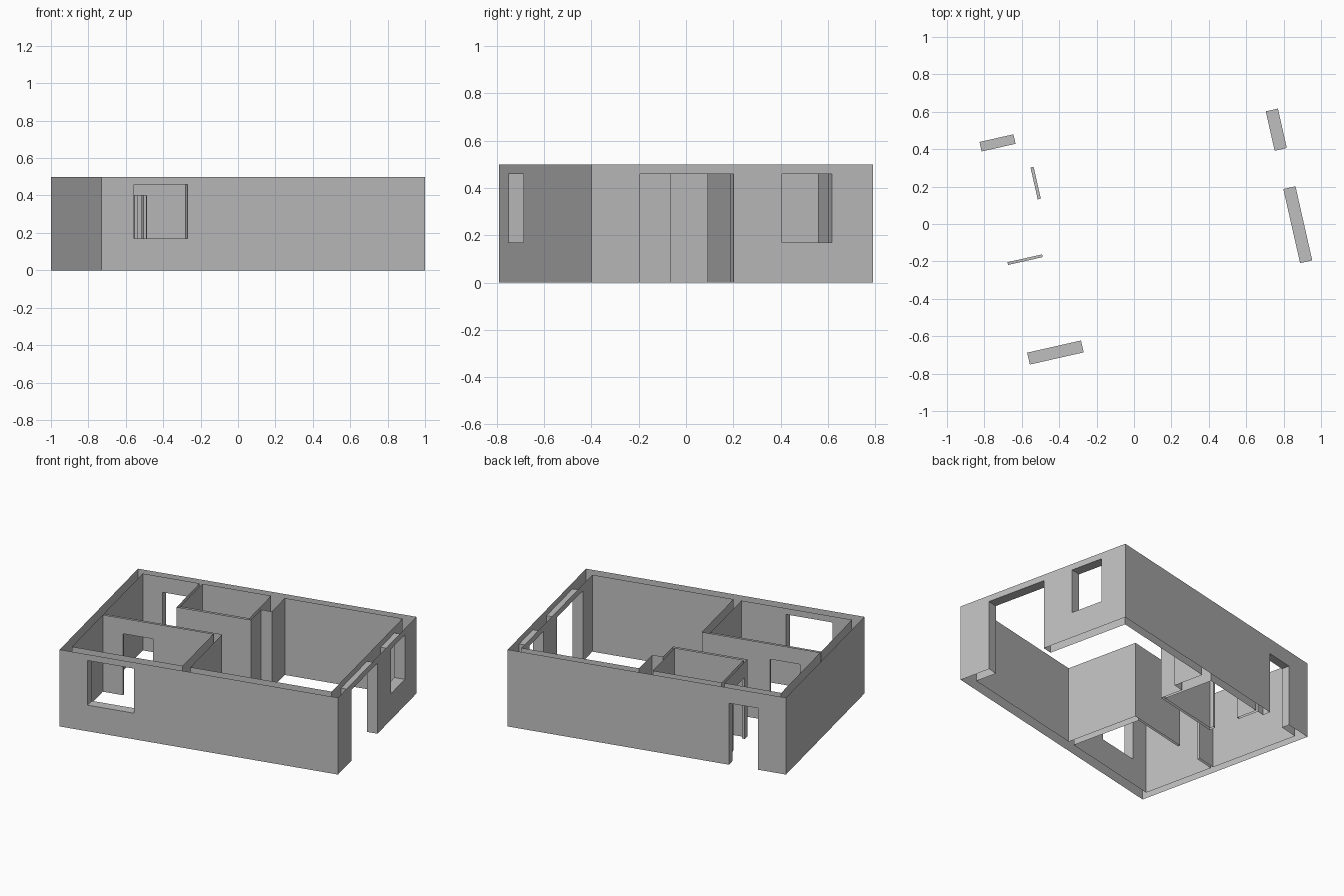
import bpy
import bmesh
import math
from mathutils import Matrix

cube = bpy.data.objects.get("Cube")
if cube:
    bpy.data.objects.remove(cube, do_unlink=True)

HEIGHT = 0.5
TURN = Matrix.Rotation(math.radians(12.75), 4, "Z")
EPS = 1e-4

plaster = bpy.data.materials.new("grey plaster")
plaster.use_nodes = True
GREY = (0.52, 0.52, 0.52, 1)
plaster.diffuse_color = GREY
plaster.node_tree.nodes["Principled BSDF"].inputs["Base Color"].default_value = GREY

# Wall planes, in the house's own axes
LEFT, RIGHT, FRONT, BACK = -0.8865, 0.8865, -0.61, 0.61
IN_LEFT, IN_RIGHT, IN_FRONT, IN_BACK = -0.835, 0.82, -0.545, 0.558
BED_OUT, BED_IN = -0.05, -0.065          # thin wall behind the bedroom
BED_SIDE_OUT, BED_SIDE_IN = -0.08, -0.13
BATH_OUT, BATH_IN = -0.473, -0.456       # thin wall with the bathroom door
BATH_FRONT = 0.2

# Openings: name, the axis that runs along the wall, u range, v range, z range
OPENINGS = [
    ("entry_door", 1, (IN_RIGHT, RIGHT), (-0.4, 0.006), (0, 0.46)),
    ("side_window", 1, (IN_RIGHT, RIGHT), (0.216, 0.432), (0.17, 0.46)),
    ("front_window", 0, (-0.709, -0.414), (FRONT, IN_FRONT), (0.17, 0.46)),
    ("back_door", 0, (-0.709, -0.523), (IN_BACK, BACK), (0, 0.4)),
    ("bathroom_door", 1, (BATH_OUT, BATH_IN), (0.242, 0.417), (0, 0.4)),
    ("bedroom_door", 0, (-0.705, -0.515), (BED_IN, BED_OUT), (0, 0.4)),
]


def finish(name, bm):
    """Turn the mesh into the plan's direction and add it to the scene."""
    bmesh.ops.transform(bm, matrix=TURN, verts=bm.verts)
    bmesh.ops.remove_doubles(bm, verts=bm.verts, dist=EPS)
    mesh = bpy.data.meshes.new(name)
    bm.to_mesh(mesh)
    bm.free()
    mesh.materials.append(plaster)
    bpy.context.collection.objects.link(bpy.data.objects.new(name, mesh))


def face(bm, points):
    bm.faces.new([bm.verts.new(p) for p in points])


def panel(bm, p, q, low, high):
    """Upright rectangle from p to q, facing right of that direction."""
    if high - low > EPS:
        face(bm, [(*p, low), (*q, low), (*q, high), (*p, high)])


def wall_run(bm, p, q):
    """One flat wall surface with its openings left out."""
    along = 0 if abs(q[0] - p[0]) > abs(q[1] - p[1]) else 1
    across = 1 - along
    low, high = sorted((p[along], q[along]))
    holes = []
    for _, axis, u, v, z in OPENINGS:
        span = (u, v)[along]
        plane = (u, v)[across]
        on_plane = min(abs(p[across] - c) for c in plane) < EPS
        if axis == along and on_plane and low < span[0] and span[1] < high:
            holes.append((span, z))
    forward = q[along] > p[along]
    holes.sort(reverse=not forward)

    def at(c):
        return (c, p[1]) if along == 0 else (p[0], c)

    start = p
    for span, z in holes:
        a, b = (at(c) for c in (span if forward else span[::-1]))
        panel(bm, start, a, 0, HEIGHT)
        panel(bm, a, b, 0, z[0])
        panel(bm, a, b, z[1], HEIGHT)
        start = b
    panel(bm, start, q, 0, HEIGHT)


def wall_loop(name, points):
    bm = bmesh.new()
    for p, q in zip(points, points[1:] + points[:1]):
        wall_run(bm, p, q)
    finish(name, bm)


def reveal(name, along, u, v, z):
    """Jambs, header and, for windows, the sill of an opening."""
    bm = bmesh.new()
    (u0, u1), (v0, v1), (z0, z1) = u, v, z
    if along == 0:
        panel(bm, (u0, v1), (u0, v0), z0, z1)
        panel(bm, (u1, v0), (u1, v1), z0, z1)
        for f in bm.faces:
            f.normal_flip()
    else:
        panel(bm, (u1, v0), (u0, v0), z0, z1)
        panel(bm, (u0, v1), (u1, v1), z0, z1)
    ring = [(u0, v0), (u1, v0), (u1, v1), (u0, v1)]
    face(bm, [(*p, z1) for p in reversed(ring)])
    if z0 > 0:
        face(bm, [(*p, z0) for p in ring])
    finish(name + "_reveal", bm)


def clockwise(u0, u1, v0, v1):
    return [(u0, v0), (u0, v1), (u1, v1), (u1, v0)]


# Outside of the house, facing outwards; wall tops are open
wall_loop("outer_walls", clockwise(LEFT, RIGHT, FRONT, BACK)[::-1])

# Rooms, facing inwards
wall_loop("bedroom_walls", clockwise(IN_LEFT, BED_SIDE_IN, IN_FRONT, BED_IN))
wall_loop("bathroom_walls", clockwise(BATH_IN, -0.017, BATH_FRONT + 0.017, IN_BACK))
wall_loop("living_room_walls", [
    (IN_LEFT, BED_OUT), (IN_LEFT, IN_BACK), (BATH_OUT, IN_BACK),
    (BATH_OUT, BATH_FRONT), (0, BATH_FRONT),
    (0, 0.355), (0.07, 0.355), (0.07, IN_BACK),   # shaft beside the bathroom
    (IN_RIGHT, IN_BACK), (IN_RIGHT, IN_FRONT),
    (BED_SIDE_OUT, IN_FRONT), (BED_SIDE_OUT, BED_OUT),
])

# Linings of doors and windows
for opening in OPENINGS:
    reveal(*opening)
